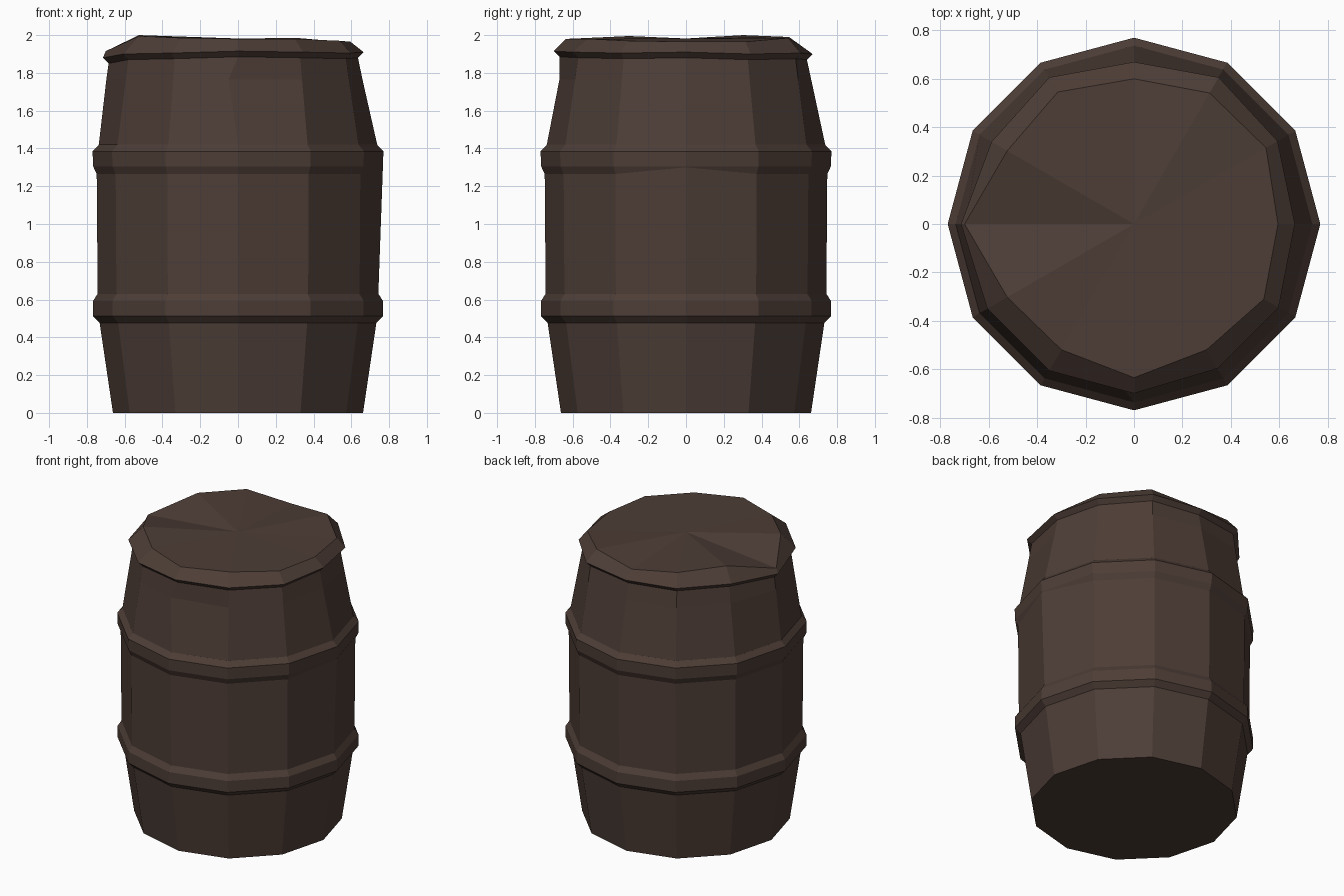
import bpy, bmesh, math

if "Cube" in bpy.data.objects:
    bpy.data.objects.remove(bpy.data.objects["Cube"], do_unlink=True)

SIDES = 12

wood = bpy.data.materials.new("dark brown wood")
wood.use_nodes = True
COLOUR = (0.075, 0.047, 0.037, 1)
wood.diffuse_color = COLOUR
wood.node_tree.nodes["Principled BSDF"].inputs["Base Color"].default_value = COLOUR


def spread(value):
    """One value per side, from a number or a list."""
    return value if isinstance(value, list) else [value] * SIDES


def loft(name, rows, loop=False, floor=False, top=None):
    """Stack of twelve-sided rings, each given as (radius, height)."""
    bm = bmesh.new()
    rings = []
    for radius, height in rows:
        ring = []
        for i, (r, z) in enumerate(zip(spread(radius), spread(height))):
            a = math.tau * i / SIDES
            ring.append(bm.verts.new((r * math.cos(a), r * math.sin(a), z)))
        rings.append(ring)
    pairs = list(zip(rings, rings[1:]))
    if loop:
        pairs.append((rings[-1], rings[0]))
    for low, high in pairs:
        for i in range(SIDES):
            j = (i + 1) % SIDES
            bm.faces.new((low[i], low[j], high[j], high[i]))
    if floor:
        bm.faces.new(rings[0][::-1])
    if top is not None:
        centre = bm.verts.new((0, 0, top))
        for i in range(SIDES):
            bm.faces.new((rings[-1][i], rings[-1][(i + 1) % SIDES], centre))
    bmesh.ops.recalc_face_normals(bm, faces=bm.faces)
    mesh = bpy.data.meshes.new(name)
    bm.to_mesh(mesh)
    bm.free()
    mesh.materials.append(wood)
    obj = bpy.data.objects.new(name, mesh)
    bpy.context.collection.objects.link(obj)
    return obj


# Worn top edge: uneven radii and heights, counted around from +x
rim_r = [.665, .685, .70, .67, .70, .68, .715, .70, .70, .70, .69, .69]
rim_z = [1.91, 1.90, 1.905, 1.90, 1.91, 1.905, 1.88, 1.90, 1.905, 1.915, 1.91, 1.905]
lid_r = [.595, .63, .625, .60, .63, .605, .70, .605, .60, .635, .60, .62]
lid_z = [1.965, 1.965, 1.985, 1.95, 1.99, 2.0, 1.915, 1.995, 1.985, 1.98, 1.98, 1.97]
neck_r = [r - .03 for r in rim_r]
neck_z = [z - .03 for z in rim_z]

# Shoulder ring, with one dented stave at the front
FRONT = 9
shoulder_r = [.735 + (r - .735) * .76 for r in neck_r]
shoulder_r[FRONT] = .67

# Body bulges out under the upper hoop on the +x side
waist_r = spread(.748)
waist_r[0] = .767
waist_z = spread(1.265)
waist_z[0] = 1.3

body = loft("barrel_body", [(.662, 0), (.733, .48), (.743, .63), (waist_r, waist_z),
                            (.737, 1.42), (shoulder_r, 1.765), (neck_r, neck_z)],
            floor=True)
dent = body.data.vertices[5 * SIDES + FRONT]
dent.co.x = -.05

# Hoops
loft("lower_hoop", [(.731, .475), (.768, .513), (.768, .592), (.742, .632), (.70, .55)],
     loop=True)
loft("upper_hoop", [(waist_r, waist_z), (.767, 1.305), (.77, 1.385), (.735, 1.422), (.70, 1.34)],
     loop=True)

# Rim and lid
loft("rim", [(neck_r, neck_z), (rim_r, rim_z), (lid_r, lid_z)])
loft("lid", [(lid_r, lid_z)], top=1.982)
